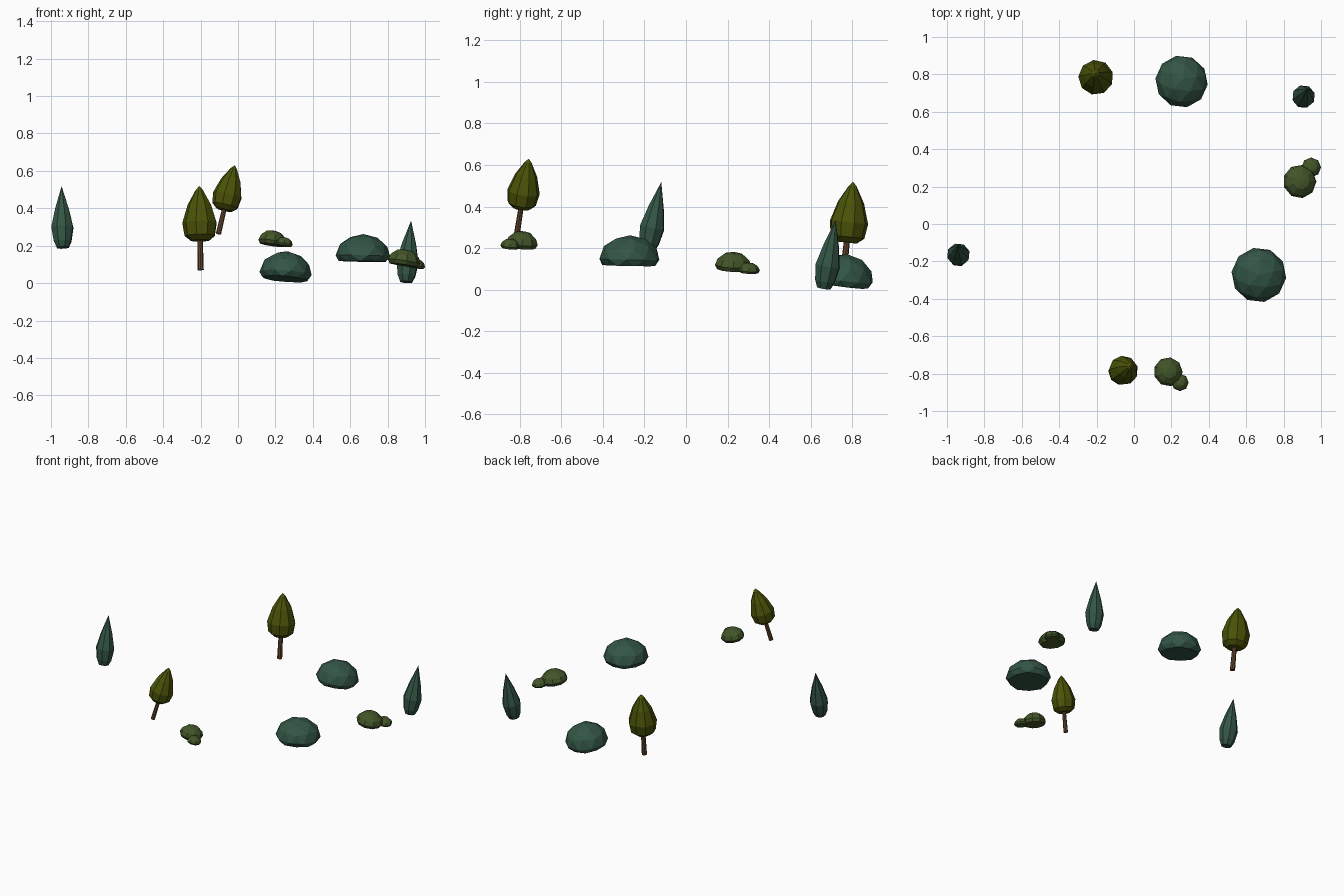
import bpy, bmesh, math
from mathutils import Vector

if "Cube" in bpy.data.objects:
    bpy.data.objects.remove(bpy.data.objects["Cube"])


def material(name, r, g, b):
    m = bpy.data.materials.new(name)
    m.diffuse_color = tuple((c / 255) ** 2.2 for c in (r, g, b)) + (1,)
    m.use_nodes = True
    m.node_tree.nodes["Principled BSDF"].inputs["Base Color"].default_value = m.diffuse_color
    return m


TEAL = material("teal_green", 54, 86, 71)
MOSS = material("moss_green", 68, 86, 45)
OLIVE = material("olive_green", 76, 84, 16)
BROWN = material("bark_brown", 100, 72, 48)


def finish(name, bm, mat, base, up, scale=1, spin=0):
    """Make the object and stand it on base, leaning along up."""
    bmesh.ops.recalc_face_normals(bm, faces=bm.faces)
    me = bpy.data.meshes.new(name)
    bm.to_mesh(me)
    bm.free()
    me.materials.append(mat)
    ob = bpy.data.objects.new(name, me)
    bpy.context.collection.objects.link(ob)
    z = Vector(up).normalized()
    ob.rotation_mode = 'QUATERNION'
    q = Vector((0, 0, 1)).rotation_difference(z)
    spin_q = Vector((1, 0, 0)).rotation_difference(Vector((math.cos(spin), math.sin(spin), 0)))
    ob.rotation_quaternion = q @ spin_q
    ob.location = base
    ob.scale = (scale,) * 3
    return ob


def lathe(profile, sides, stagger=0.0):
    """Low-poly turned solid from (radius, height) points; radius 0 is a tip."""
    bm = bmesh.new()
    rings = []
    for k, (r, h) in enumerate(profile):
        if r == 0:
            rings.append([bm.verts.new((0, 0, h))])
            continue
        rings.append([])
        for i in range(sides):
            a = 2 * math.pi * (i + stagger * k) / sides
            rings[-1].append(bm.verts.new((r * math.cos(a), r * math.sin(a), h)))
    for lo, hi in zip(rings, rings[1:]):
        for i in range(sides):
            j = (i + 1) % sides
            if len(hi) == 1:
                bm.faces.new((lo[i], lo[j], hi[0]))
            else:
                bm.faces.new((lo[i], lo[j], hi[j], hi[i]))
    for ring in (rings[0], rings[-1]):
        if len(ring) > 1:
            bm.faces.new(ring)
    return bm


def dome(radius, height, foot):
    """Faceted bush: flattened icosphere with its underside cut flat."""
    bm = bmesh.new()
    bmesh.ops.create_icosphere(bm, subdivisions=2, radius=1)
    for v in bm.verts:
        v.co.x *= radius
        v.co.y *= radius
        v.co.z = max(v.co.z * (height - foot), -foot) + foot
    return bm


# Round-crowned trees: trunk and pointed crown
CROWN = [(.05, .158), (.083, .185), (.094, .255), (.064, .352), (.02, .43), (0, .452)]
for tag, base, tip, s in (("back", (-.2, .757, .07), (-.207, .805, .52), 1),
                          ("front", (-.105, -.815, .263), (-.017, -.757, .63), .845)):
    up = Vector(tip) - Vector(base)
    finish("trunk_" + tag, lathe([(.017, 0), (.014, .2)], 8), BROWN, base, up, s)
    finish("crown_" + tag, lathe(CROWN, 9), OLIVE, base, up, s, .3)

# Slender cypresses
CYPRESS = [(.034, 0), (.05, .035), (.062, .11), (.039, .21), (0, .335)]
for tag, base, tip in (("left", (-.937, -.185, .19), (-.943, -.12, .513)),
                       ("right", (.898, .663, .006), (.925, .72, .33))):
    finish("cypress_" + tag, lathe(CYPRESS, 8), TEAL, base,
           Vector(tip) - Vector(base), 1, .3)

# Large domed bushes
finish("large_bush_back", dome(.141, .15, .03), TEAL, (.252, .758, .022), (.08, .13, 1), 1, .2)
finish("large_bush_right", dome(.147, .146, .03), TEAL, (.667, -.273, .116), (.02, .02, 1), 1, .2)

# Small bushes: a main mound with a smaller one beside it
MOUND = [(.86, 0), (1, .25), (.86, .62), (.5, .93), (.2, 1)]
for tag, base, up, r, h, side, sr, sh in (
        ("right", (.883, .226, .096), (.15, .06, 1), .09, .083, (.946, .302, .082), .053, .047),
        ("front", (.18, -.792, .204), (.15, .1, 1), .078, .076, (.244, -.848, .199), .047, .045)):
    finish("small_bush_" + tag, lathe([(a * r, b * h) for a, b in MOUND], 9), MOSS, base, up)
    finish("small_bush_side_" + tag, lathe([(a * sr, b * sh) for a, b in MOUND], 8), MOSS, side, up)
